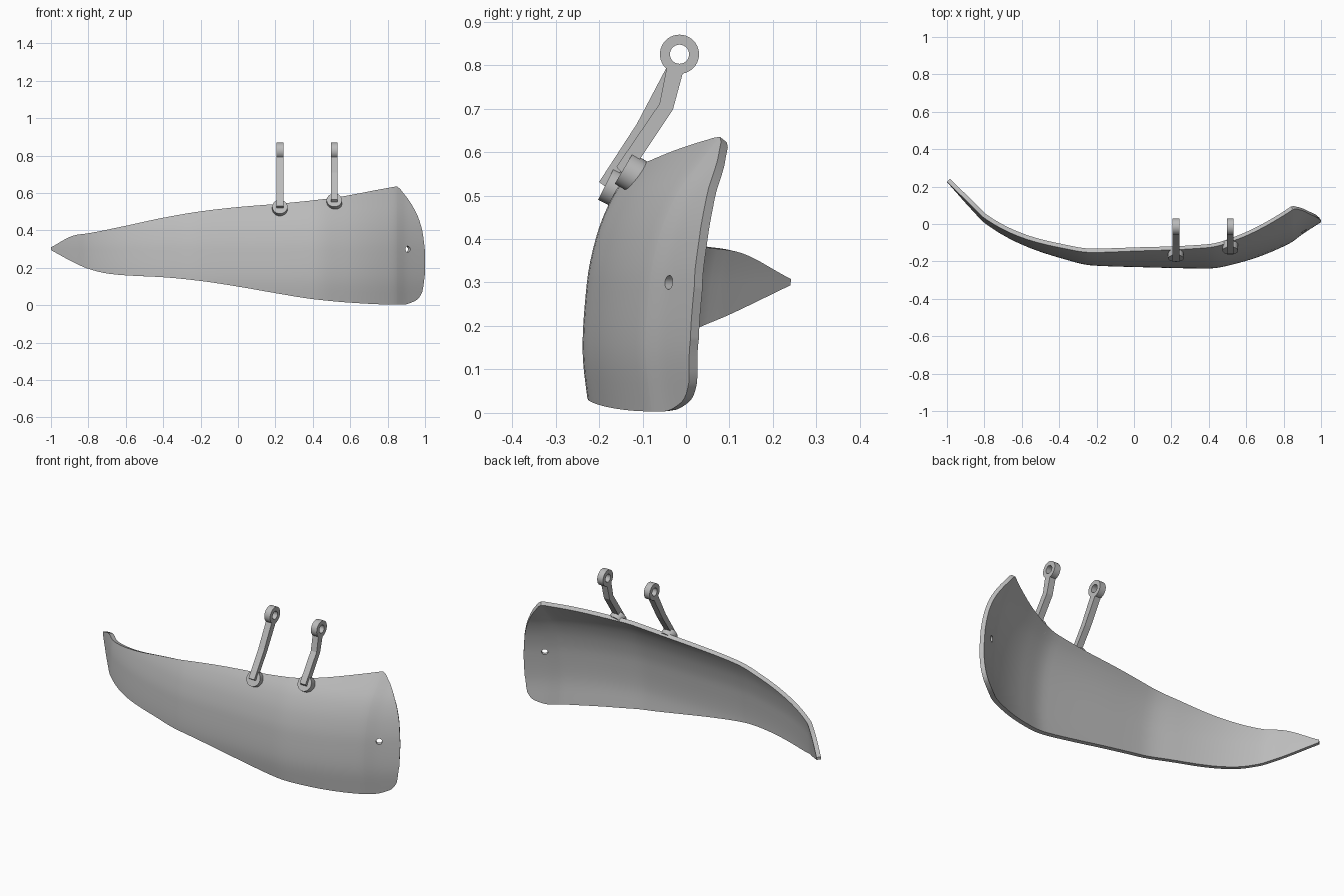
import bpy, bmesh, math
from mathutils import Vector

cube = bpy.data.objects.get("Cube")
if cube:
    bpy.data.objects.remove(cube, do_unlink=True)

grey = bpy.data.materials.new("satin grey")
grey.use_nodes = True
grey.diffuse_color = (0.5, 0.5, 0.5, 1)
grey.node_tree.nodes["Principled BSDF"].inputs["Base Color"].default_value = grey.diffuse_color


def curve(points):
    """Smooth curve through (position, value) points without overshoot."""
    xs, ys = zip(*points)
    d = [(ys[i + 1] - ys[i]) / (xs[i + 1] - xs[i]) for i in range(len(xs) - 1)]
    m = [d[0]] + [2 * a * b / (a + b) if a * b > 0 else 0 for a, b in zip(d, d[1:])] + [d[-1]]

    def value(x):
        i = max(k for k in range(len(d)) if k == 0 or xs[k] <= x)
        h = xs[i + 1] - xs[i]
        t = (x - xs[i]) / h
        return (ys[i] * (1 + 2 * t) * (1 - t) ** 2 + ys[i + 1] * t * t * (3 - 2 * t)
                + h * m[i] * t * (1 - t) ** 2 - h * m[i + 1] * t * t * (1 - t))
    return value


def add_object(name, bm, smooth=True):
    bmesh.ops.recalc_face_normals(bm, faces=bm.faces)
    mesh = bpy.data.meshes.new(name)
    bm.to_mesh(mesh)
    bm.free()
    mesh.materials.append(grey)
    ob = bpy.data.objects.new(name, mesh)
    bpy.context.collection.objects.link(ob)
    if smooth:
        shade(ob)
    return ob


def shade(ob):
    bpy.ops.object.select_all(action='DESELECT')
    ob.select_set(True)
    bpy.context.view_layer.objects.active = ob
    bpy.ops.object.shade_smooth_by_angle(angle=math.radians(35))


def cylinder(name, center, axis, radius, depth, sides=40):
    bm = bmesh.new()
    bmesh.ops.create_cone(bm, cap_ends=True, segments=sides, radius1=radius,
                          radius2=radius, depth=depth)
    ob = add_object(name, bm)
    ob.location = center
    ob.rotation_euler = Vector(axis).to_track_quat('Z', 'Y').to_euler()
    return ob


def extrude_x(name, outline, x, width):
    """Plate from a (y, z) outline, centred on x."""
    bm = bmesh.new()
    face = bm.faces.new([bm.verts.new((x - width / 2, y, z)) for y, z in outline])
    new = bmesh.ops.extrude_face_region(bm, geom=[face])["geom"]
    bmesh.ops.translate(bm, vec=(width, 0, 0),
                        verts=[v for v in new if isinstance(v, bmesh.types.BMVert)])
    return add_object(name, bm, smooth=False)


def ring(name, x, y, z, outer, inner, width, sides=40):
    bm = bmesh.new()
    loops = []
    for r, dx in ((outer, -1), (outer, 1), (inner, 1), (inner, -1)):
        loops.append([bm.verts.new((x + dx * width / 2, y + r * math.cos(a), z + r * math.sin(a)))
                      for a in (2 * math.pi * i / sides for i in range(sides))])
    for k in range(4):
        a, b = loops[k], loops[(k + 1) % 4]
        for i in range(sides):
            j = (i + 1) % sides
            bm.faces.new((a[i], a[j], b[j], b[i]))
    return add_object(name, bm)


# Curved blade: outline heights, plan sweep and upright bow
top = curve([(-1, .31), (-.87, .375), (-.8, .385), (-.6, .425), (-.4, .468), (-.2, .502),
             (0, .525), (.22, .543), (.5, .573), (.8, .627), (.85, .635), (.88, .605),
             (.95, .5), (.985, .4), (1, .29)])
bottom = curve([(-1, .295), (-.86, .22), (-.8, .195), (-.7, .17), (-.6, .16), (-.4, .15),
                (-.2, .13), (0, .1), (.2, .065), (.4, .033), (.6, .014), (.8, .004),
                (.88, .003), (.95, .025), (.985, .07), (1, .17)])
sweep = curve([(-1, .215), (-.86, .065), (-.8, .005), (-.6, -.11), (-.4, -.18), (-.22, -.222),
               (0, -.23), (.4, -.238), (.56, -.208), (.83, -.105), (.9, -.055), (1, .01)])
bow = curve([(0, .015), (.15, 0), (.3, .01), (.4, .03), (.5, .07), (.59, .135), (.64, .175)])

stations = sorted({round(-math.cos(math.pi * i / 90), 4) for i in range(91)} | {-.87, -.86, .85})
rows = 20
bm = bmesh.new()
grid = []
for x in stations:
    heights = [bottom(x) + (top(x) - bottom(x)) * k / rows for k in range(rows + 1)]
    grid.append([bm.verts.new((x, sweep(x) + bow(z), z)) for z in heights])
for a, b in zip(grid, grid[1:]):
    for k in range(rows):
        bm.faces.new((a[k], b[k], b[k + 1], a[k + 1]))
blade = add_object("curved_blade", bm, smooth=False)
if blade.data.polygons[0].normal.y > 0:
    blade.data.flip_normals()
solid = blade.modifiers.new("thickness", 'SOLIDIFY')
solid.thickness = 0.023
solid.offset = -1

# Small through hole near the wide end
cutter = cylinder("hole_cutter", (.905, -.035, .3), (.55, -.83, 0), .016, .2, 24)
cutter.hide_render = True
cut = blade.modifiers.new("hole", 'BOOLEAN')
cut.object = cutter
cut.solver = 'EXACT'
bpy.context.view_layer.objects.active = blade
for name in ("thickness", "hole"):
    bpy.ops.object.modifier_apply(modifier=name)
bpy.data.objects.remove(cutter, do_unlink=True)
shade(blade)

# Two bent arms, each with a round boss on the blade and an eye on top
arms = {
    "right": (.224, (-.164, .517), (-.9, .45),
              [(-.2, .531), (-.178, .515), (-.085, .65), (-.008, .784), (-.044, .796), (-.113, .665)]),
    "left": (.515, (-.124, .551), (-.86, .51),
             [(-.16, .566), (-.137, .54), (-.106, .584), (-.03, .698), (-.007, .783),
              (-.044, .796), (-.061, .711)]),
}
for side, (x, boss, axis, outline) in arms.items():
    cylinder(side + "_boss", (x, *boss), (0, *axis), .041, .044)
    extrude_x(side + "_arm", outline, x, .036)
    ring(side + "_eye", x, -.015, .825, .045, .022, .036)
